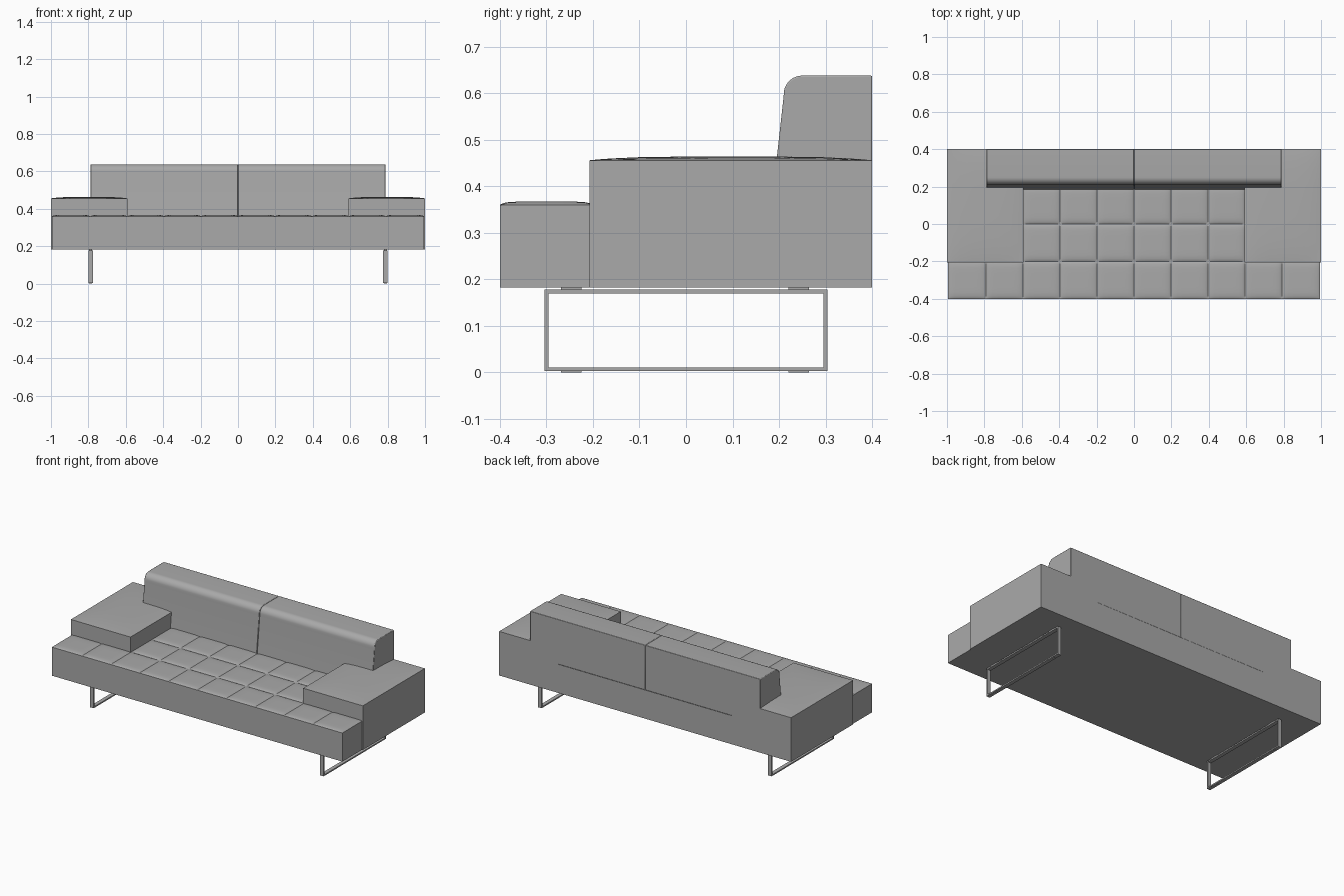
import bpy, bmesh, math

cube = bpy.data.objects.get("Cube")
if cube:
    bpy.data.objects.remove(cube, do_unlink=True)

grey = bpy.data.materials.new("plain grey")
grey.use_nodes = True
COLOUR = (0.4, 0.4, 0.4, 1)
grey.diffuse_color = COLOUR
grey.node_tree.nodes["Principled BSDF"].inputs["Base Color"].default_value = COLOUR


def finish(name, bm, angle=30):
    bmesh.ops.recalc_face_normals(bm, faces=bm.faces[:])
    mesh = bpy.data.meshes.new(name)
    bm.to_mesh(mesh)
    bm.free()
    mesh.materials.append(grey)
    obj = bpy.data.objects.new(name, mesh)
    bpy.context.collection.objects.link(obj)
    bpy.ops.object.select_all(action='DESELECT')
    obj.select_set(True)
    bpy.context.view_layer.objects.active = obj
    bpy.ops.object.shade_smooth_by_angle(angle=math.radians(angle))
    return obj


def extrude(bm, points, vector):
    face = bm.faces.new([bm.verts.new(p) for p in points])
    new = bmesh.ops.extrude_face_region(bm, geom=[face])["geom"]
    bmesh.ops.translate(bm, vec=vector,
                        verts=[v for v in new if isinstance(v, bmesh.types.BMVert)])


def box(bm, x0, x1, y0, y1, z0, z1):
    extrude(bm, [(x0, y0, z0), (x1, y0, z0), (x1, y1, z0), (x0, y1, z0)], (0, 0, z1 - z0))


def pillow(bm, x0, x1, y0, y1, z0, z1, crown, power):
    """Soft crowned top over a straight-sided block."""
    half = [0, 0.35, 0.65, 0.85, 0.94, 1]
    steps = [-t for t in reversed(half[1:])] + half
    n = len(steps)
    grid = [[bm.verts.new(((x0 + x1 + u * (x1 - x0)) / 2, (y0 + y1 + v * (y1 - y0)) / 2,
                           z1 + crown * (1 - abs(u) ** power) * (1 - abs(v) ** power)))
             for v in steps] for u in steps]
    for i in range(n - 1):
        for j in range(n - 1):
            bm.faces.new((grid[i][j], grid[i + 1][j], grid[i + 1][j + 1], grid[i][j + 1]))
    rim = ([grid[i][0] for i in range(n)] + grid[-1][1:]
           + [grid[i][-1] for i in range(n - 2, -1, -1)] + grid[0][-2:0:-1])
    low = [bm.verts.new((v.co.x, v.co.y, z0)) for v in rim]
    for i in range(len(rim)):
        k = (i + 1) % len(rim)
        bm.faces.new((rim[i], rim[k], low[k], low[i]))
    bm.faces.new(low)


BASE, SEAT, ARM = 0.183, 0.36, 0.456

# Base, slightly narrower along the front strip
bm = bmesh.new()
half = [(0.995, -0.4), (0.995, -0.207), (1, -0.207), (1, 0.4)]
outline = half + [(-x, y) for x, y in reversed(half)]
extrude(bm, [(x, y, BASE) for x, y in outline], (0, 0, SEAT - BASE))
finish("base", bm)

# Tufted seat: full-width front row, two shorter rows behind
bm = bmesh.new()
PITCH = 0.1975
for row, columns in enumerate((5, 3, 3)):
    y = -0.4 + 0.2 * row
    for c in range(-columns, columns):
        x0, x1 = [math.copysign(0.995, k) if abs(k) == 5 else k * PITCH for k in (c, c + 1)]
        pillow(bm, x0, x1, y, y + 0.2, SEAT - 0.01, SEAT, 0.007, 10)
finish("seat_tufts", bm, 50)

# Wide low armrests with a gently crowned top
for side, name in ((-1, "right_armrest"), (1, "left_armrest")):
    bm = bmesh.new()
    x0, x1 = sorted((side * 0.592, side))
    pillow(bm, x0, x1, -0.207, 0.4, SEAT, ARM, 0.008, 4)
    finish(name, bm)

# Backrest halves with a sloped front and rounded top edge
profile = [(0.4, SEAT), (0.184, SEAT), (0.21, 0.594)]
for i in range(9):
    a = math.radians(172 - 82 * i / 8)
    profile.append((0.25 + 0.04 * math.cos(a), 0.598 + 0.04 * math.sin(a)))
profile.append((0.4, 0.638))
for side, name in ((-1, "right_backrest"), (1, "left_backrest")):
    bm = bmesh.new()
    extrude(bm, [(side * 0.0008, y, z) for y, z in profile], (side * 0.788, 0, 0))
    obj = finish(name, bm)
    bevel = obj.modifiers.new("soft_edge", 'BEVEL')
    bevel.width = 0.003
    bevel.segments = 2
    bevel.limit_method = 'ANGLE'
    bevel.angle_limit = math.radians(40)

# Sled legs: rectangular loops with foot pads and top mounts
for side, name in ((-1, "right_leg"), (1, "left_leg")):
    bm = bmesh.new()
    x0, x1 = side * 0.788 - 0.012, side * 0.788 + 0.012
    rings = []
    for x in (x0, x1):
        for inset in (0, 0.008):
            y, lo, hi = 0.304 - inset, 0.003 + inset, 0.178 - inset
            rings.append([bm.verts.new((x, s, z)) for s, z in
                          ((-y, lo), (y, lo), (y, hi), (-y, hi))])
    for a, b in ((0, 1), (1, 3), (3, 2), (2, 0)):
        for i in range(4):
            k = (i + 1) % 4
            bm.faces.new((rings[a][i], rings[a][k], rings[b][k], rings[b][i]))
    for y in (-0.247, 0.242):
        box(bm, x0 + 0.004, x1 - 0.004, y - 0.022, y + 0.022, 0, 0.003)
        box(bm, x0 + 0.004, x1 - 0.004, y - 0.022, y + 0.022, 0.178, BASE)
    finish(name, bm)
